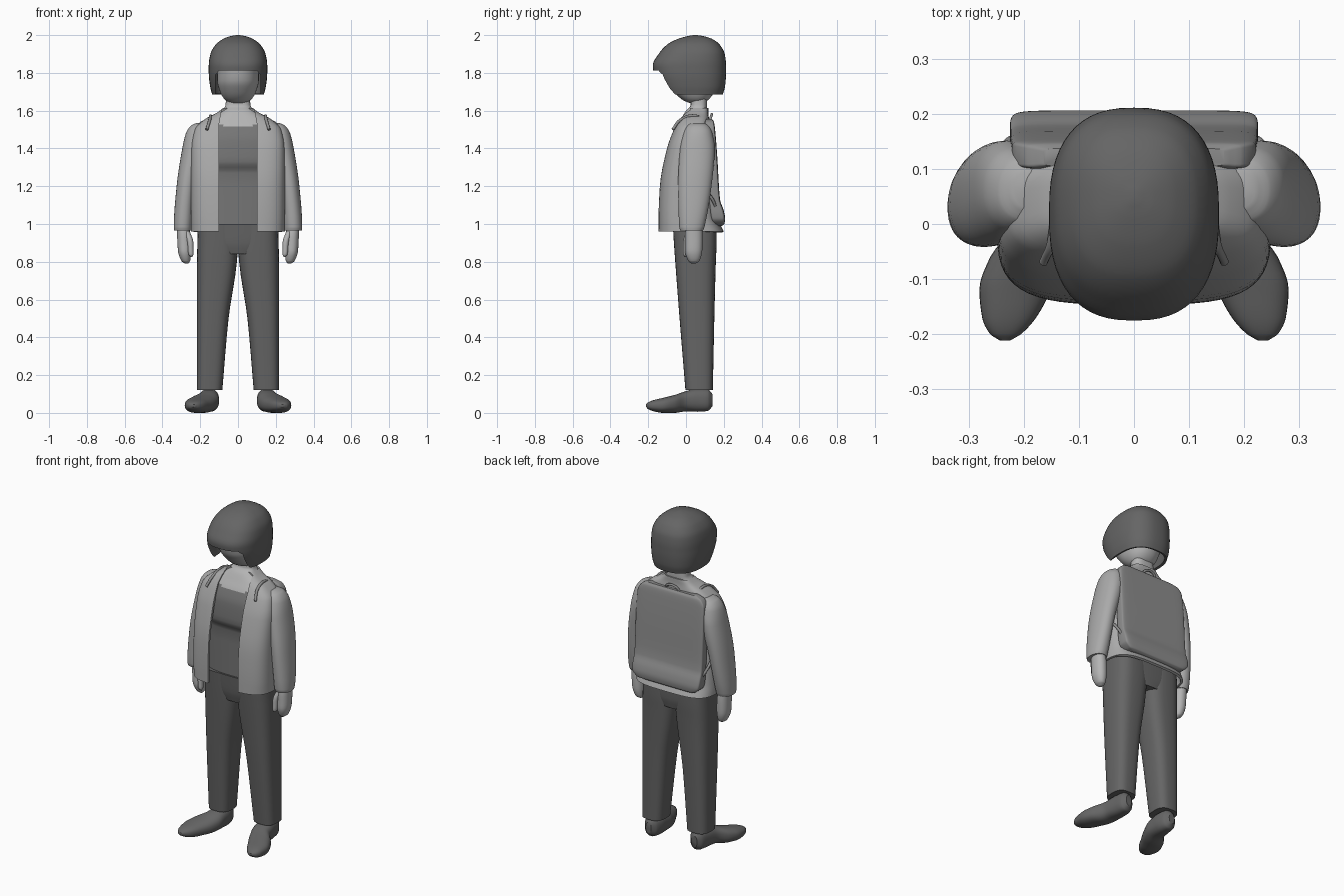
import bpy, bmesh, math
from mathutils import Vector

cube = bpy.data.objects.get("Cube")
if cube:
    bpy.data.objects.remove(cube, do_unlink=True)


def material(name, v):
    m = bpy.data.materials.new(name)
    m.use_nodes = True
    m.diffuse_color = (v, v, v, 1)
    m.node_tree.nodes["Principled BSDF"].inputs["Base Color"].default_value = (v, v, v, 1)
    return m


DARK = material("dark grey", 0.13)
SHIRT = material("shirt grey", 0.18)
JACKET = material("jacket grey", 0.40)
BAG = material("bag grey", 0.27)
SKIN = material("skin grey", 0.46)


def new_object(name, bm, *mats):
    bmesh.ops.recalc_face_normals(bm, faces=bm.faces)
    me = bpy.data.meshes.new(name)
    bm.to_mesh(me)
    bm.free()
    ob = bpy.data.objects.new(name, me)
    bpy.context.collection.objects.link(ob)
    for m in mats:
        me.materials.append(m)
    return ob


def finish(ob, angle=40):
    """Apply modifiers, then shade smooth with sharp edges kept."""
    bpy.ops.object.select_all(action='DESELECT')
    ob.select_set(True)
    bpy.context.view_layer.objects.active = ob
    for mod in list(ob.modifiers):
        bpy.ops.object.modifier_apply(modifier=mod.name)
    bpy.ops.object.shade_smooth_by_angle(angle=math.radians(angle))
    return ob


def smooth_rows(rows, steps):
    """Monotone cubic interpolation of the sections along their first value."""
    def slope(i, k):
        d = [(rows[j + 1][k] - rows[j][k]) / (rows[j + 1][0] - rows[j][0])
             for j in (i - 1, i) if 0 <= j < len(rows) - 1]
        if len(d) == 1:
            return d[0]
        return 2 * d[0] * d[1] / (d[0] + d[1]) if d[0] * d[1] > 0 else 0
    out = []
    for i in range(len(rows) - 1):
        a, b = rows[i], rows[i + 1]
        h = b[0] - a[0]
        for s in range(steps):
            t = s / steps
            out.append([a[0] + h * t] + [
                (2*t**3 - 3*t*t + 1) * a[k] + (t**3 - 2*t*t + t) * h * slope(i, k)
                + (3*t*t - 2*t**3) * b[k] + (t**3 - t*t) * h * slope(i + 1, k)
                for k in range(1, 5)])
    return out + [list(rows[-1])]


def loft(name, rows, *mats, power=2.2, axis='z', caps=(True, True), sides=40,
         steps=4, mirror=False, shell=0):
    """Skin rounded sections: position, then low and high limits on two axes."""
    bm = bmesh.new()
    rings = []
    for t, a0, a1, b0, b1 in smooth_rows(rows, steps):
        ring = []
        for i in range(sides):
            w = 2 * math.pi * i / sides
            c, s = math.cos(w), math.sin(w)
            a = (a0 + a1) / 2 + (a1 - a0) / 2 * math.copysign(abs(c) ** (2 / power), c)
            b = (b0 + b1) / 2 + (b1 - b0) / 2 * math.copysign(abs(s) ** (2 / power), s)
            ring.append(bm.verts.new((a, b, t) if axis == 'z' else (a, t, b)))
        rings.append(ring)
    for r, q in zip(rings, rings[1:]):
        for i in range(sides):
            j = (i + 1) % sides
            bm.faces.new((r[i], r[j], q[j], q[i]))
    for use, ring in zip(caps, (rings[0], rings[-1])):
        if use:
            bm.faces.new(ring)
    ob = new_object(name, bm, *mats)
    if shell:
        mod = ob.modifiers.new("shell", 'SOLIDIFY')
        mod.thickness, mod.offset = shell, -1
    if mirror:
        ob.modifiers.new("mirror", 'MIRROR').use_mirror_merge = False
    return ob


def cut_front(ob, outline, y_end):
    """Cut an opening with the given front outline through the front of a shell."""
    bm = bmesh.new()
    face = bm.faces.new([bm.verts.new((x, -0.4, z)) for x, z in outline])
    side = bmesh.ops.extrude_face_region(bm, geom=[face])
    bmesh.ops.translate(bm, vec=(0, 0.4 + y_end, 0),
                        verts=[v for v in side["geom"] if isinstance(v, bmesh.types.BMVert)])
    cutter = new_object("opening_cutter", bm)
    cutter.hide_render = True
    mod = ob.modifiers.new("opening", 'BOOLEAN')
    mod.operation, mod.solver, mod.object = 'DIFFERENCE', 'EXACT', cutter
    finish(ob)
    bpy.data.objects.remove(cutter, do_unlink=True)


def tube(name, points, radius, mat, mirror=False):
    cu = bpy.data.curves.new(name, 'CURVE')
    cu.dimensions, cu.bevel_depth, cu.bevel_resolution = '3D', radius, 2
    cu.use_fill_caps = True
    cu.materials.append(mat)
    for sx in ((1, -1) if mirror else (1,)):
        sp = cu.splines.new('BEZIER')
        sp.bezier_points.add(len(points) - 1)
        for bp, (x, y, z) in zip(sp.bezier_points, points):
            bp.co = Vector((x * sx, y, z))
            bp.handle_left_type = bp.handle_right_type = 'AUTO'
    bpy.context.collection.objects.link(bpy.data.objects.new(name, cu))


# Helmet: hollow shell with a face opening
helmet = loft("helmet", [
    (1.685, -.137, .137, -.12, .195), (1.73, -.148, .148, -.145, .207),
    (1.80, -.155, .155, -.172, .212), (1.84, -.155, .155, -.176, .212),
    (1.90, -.146, .146, -.145, .205), (1.95, -.118, .118, -.10, .178),
    (1.98, -.078, .078, -.043, .138), (1.995, -.038, .038, .01, .09),
    (2.0, -.008, .008, .04, .06)],
    DARK, power=2.5, caps=(False, True), sides=56, shell=.014)
cut_front(helmet, [(-.122, 1.6), (.122, 1.6), (.118, 1.79), (.10, 1.812),
                   (-.10, 1.812), (-.118, 1.79)], .0)

# Head
finish(loft("head", [
    (1.64, -.03, .03, .02, .08), (1.655, -.066, .066, -.015, .115),
    (1.70, -.095, .095, -.065, .15), (1.76, -.11, .11, -.105, .17),
    (1.84, -.11, .11, -.12, .17), (1.92, -.07, .07, -.06, .12)], SKIN))

# Neck, chest and shirt in one body
body = finish(loft("body", [
    (.98, -.20, .20, -.06, .12), (1.27, -.21, .21, -.06, .10),
    (1.33, -.215, .215, -.085, .105), (1.44, -.21, .21, -.078, .105),
    (1.515, -.185, .185, -.052, .105), (1.56, -.145, .145, -.025, .105),
    (1.60, -.085, .085, .0, .11), (1.63, -.066, .066, .025, .112),
    (1.70, -.062, .062, .025, .112)], SHIRT, SKIN, power=2.8))
for p in body.data.polygons:
    p.material_index = int(p.center.z > 1.515 + .9 * p.center.x ** 2)

# Open jacket
jacket = loft("jacket", [
    (.96, -.25, .25, -.147, .20), (1.03, -.25, .25, -.147, .17),
    (1.2, -.25, .25, -.14, .15), (1.4, -.248, .248, -.102, .135),
    (1.5, -.23, .23, -.065, .13), (1.555, -.175, .175, -.035, .122),
    (1.59, -.11, .11, -.008, .118), (1.615, -.078, .078, .012, .118)],
    JACKET, power=3.6, caps=(False, False), sides=56, shell=.014)
cut_front(jacket, [(-.1, .9), (.1, .9), (.1, 1.53), (.07, 1.7), (-.07, 1.7), (-.1, 1.53)], .02)

# Sleeves
finish(loft("sleeves", [
    (.965, .245, .338, -.03, .09), (.985, .243, .34, -.036, .098),
    (1.2, .22, .325, -.042, .135), (1.4, .17, .295, -.032, .152),
    (1.48, .15, .276, -.015, .14), (1.52, .15, .25, .005, .12),
    (1.535, .165, .22, .03, .095)], JACKET, mirror=True))

# Hands and thumbs
finish(loft("hands", [
    (.79, .265, .28, .03, .05), (.805, .253, .30, .012, .072),
    (.86, .248, .318, -.006, .086), (.93, .25, .322, -.006, .088),
    (.99, .26, .325, .0, .085)], SKIN, sides=24, mirror=True))
finish(loft("thumbs", [
    (.825, .242, .25, -.006, .002), (.84, .236, .262, -.016, .014),
    (.90, .236, .268, -.016, .022), (.96, .255, .285, .0, .04)],
    SKIN, sides=16, mirror=True))

# Trousers
finish(loft("trouser_legs", [
    (.12, .083, .218, -.003, .142), (.5, .05, .218, -.034, .15),
    (.8, .006, .217, -.057, .158), (.9, .0, .215, -.064, .162),
    (1.0, .0, .213, -.07, .162)], DARK, power=2.9, mirror=True))
finish(loft("trouser_hips", [
    (.84, -.10, .10, -.05, .15), (.90, -.18, .18, -.063, .16),
    (1.0, -.212, .212, -.07, .162)], DARK, power=3))

# Shoes, toes turned out
finish(loft("shoes", [
    (-.212, .225, .245, .032, .045), (-.20, .205, .263, .02, .056),
    (-.17, .178, .277, .008, .068), (-.12, .15, .282, .0, .08),
    (-.06, .118, .262, .0, .095), (.0, .10, .218, .008, .115),
    (.06, .10, .205, .006, .128), (.115, .11, .195, .01, .125),
    (.14, .135, .172, .035, .10)], DARK, axis='y', power=2.4, sides=32, mirror=True))

# Backpack, kicked out at its base
finish(loft("backpack", [
    (.99, -.165, .165, .15, .19), (1.0, -.195, .195, .14, .203),
    (1.03, -.222, .222, .13, .207), (1.07, -.226, .226, .125, .20),
    (1.13, -.226, .226, .12, .18), (1.35, -.226, .226, .11, .166),
    (1.5, -.222, .222, .10, .154), (1.54, -.20, .20, .10, .148),
    (1.555, -.165, .165, .105, .138)], BAG, power=9, sides=56))
tube("carry_handle", [(-.05, .125, 1.545), (-.025, .135, 1.575),
                      (.025, .135, 1.575), (.05, .125, 1.545)], .007, BAG)
tube("lower_straps", [(.20, .165, 1.06), (.237, .14, 1.13), (.246, .08, 1.2)],
     .008, BAG, mirror=True)
tube("shoulder_straps", [(.14, .12, 1.53), (.145, .05, 1.572), (.15, -.03, 1.55),
                         (.165, -.07, 1.5)], .008, BAG, mirror=True)
